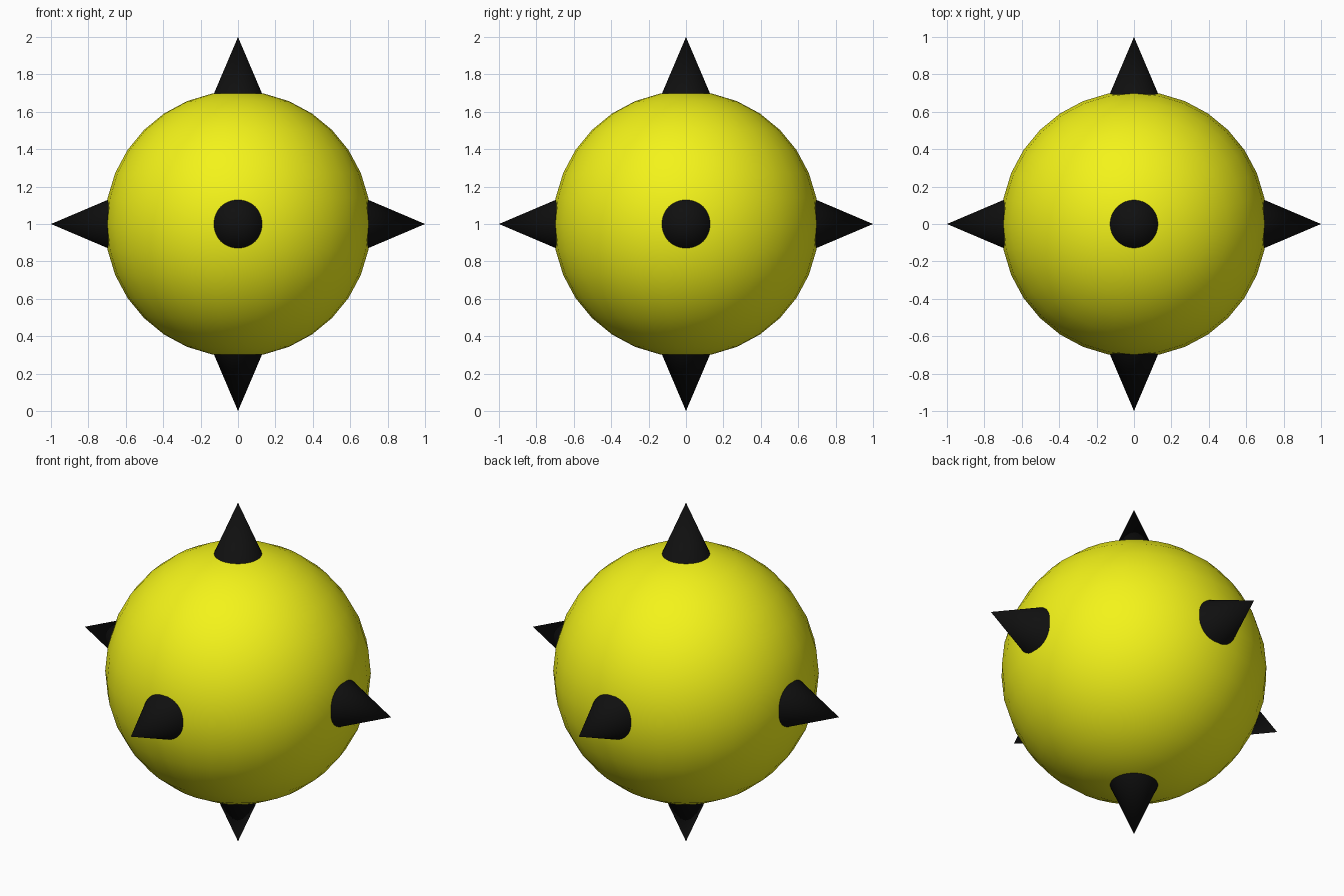
import bpy
from mathutils import Vector

if "Cube" in bpy.data.objects:
    bpy.data.objects.remove(bpy.data.objects["Cube"])

R = 0.711                      # ball radius
CENTRE = Vector((0, 0, 1))
SLOPE = 0.425                  # spike radius per unit of length
BASE = 0.6                     # distance of the buried spike base from centre


def material(name, rgb):
    m = bpy.data.materials.new(name)
    m.diffuse_color = (*rgb, 1)
    m.use_nodes = True
    m.node_tree.nodes["Principled BSDF"].inputs["Base Color"].default_value = m.diffuse_color
    return m


yellow = material("yellow", (0.9, 0.9, 0.01))
black = material("black", (0.005, 0.005, 0.005))

# Round body
bpy.ops.mesh.primitive_uv_sphere_add(segments=32, ring_count=16, radius=R, location=CENTRE)
body = bpy.context.object
body.name = "ball_body"
body.data.materials.append(yellow)
bpy.ops.object.shade_smooth()

# Six spikes along the axes, tips one unit from the centre
spikes = {
    "top": (0, 0, 1), "bottom": (0, 0, -1),
    "right": (1, 0, 0), "left": (-1, 0, 0),
    "back": (0, 1, 0), "front": (0, -1, 0),
}
length = 1 - BASE
for side, axis in spikes.items():
    d = Vector(axis)
    bpy.ops.mesh.primitive_cone_add(
        vertices=32, radius1=SLOPE * length, radius2=0, depth=length,
        location=CENTRE + d * (BASE + length / 2),
        rotation=d.to_track_quat('Z', 'Y').to_euler())
    spike = bpy.context.object
    spike.name = f"{side}_spike"
    spike.data.materials.append(black)
    bpy.ops.object.shade_smooth_by_angle()
